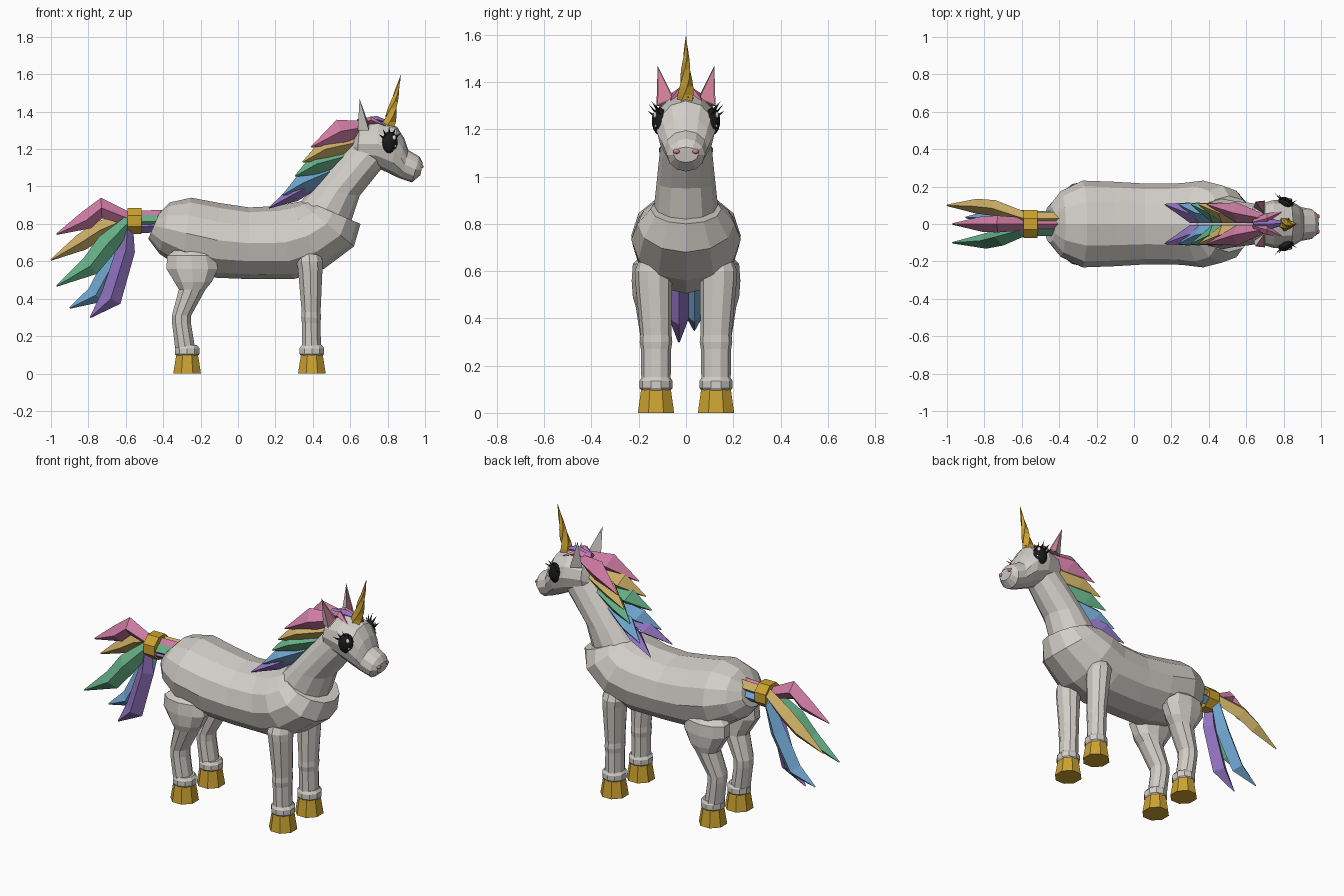
import bpy, bmesh, math
from mathutils import Vector, Matrix

if "Cube" in bpy.data.objects:
    bpy.data.objects.remove(bpy.data.objects["Cube"])

def material(name, rgb):
    m = bpy.data.materials.new(name)
    m.diffuse_color = (*rgb, 1)
    m.use_nodes = True
    m.node_tree.nodes["Principled BSDF"].inputs["Base Color"].default_value = m.diffuse_color
    return m

COAT = material("coat_grey", (0.64, 0.61, 0.57))
GOLD = material("gold", (0.60, 0.36, 0.03))
PINK = material("hair_pink", (0.62, 0.20, 0.37))
YELLOW = material("hair_yellow", (0.60, 0.42, 0.13))
GREEN = material("hair_green", (0.13, 0.43, 0.24))
BLUE = material("hair_blue", (0.16, 0.37, 0.62))
PURPLE = material("hair_purple", (0.28, 0.17, 0.52))
SKIN = material("skin_pink", (0.65, 0.21, 0.30))
BLACK = material("eye_black", (0.01, 0.01, 0.01))
WHITE = material("eye_white", (0.9, 0.9, 0.9))

def finish(name, bm, *mats):
    bmesh.ops.recalc_face_normals(bm, faces=bm.faces)
    me = bpy.data.meshes.new(name)
    bm.to_mesh(me)
    bm.free()
    for m in mats:
        me.materials.append(m)
    ob = bpy.data.objects.new(name, me)
    bpy.context.collection.objects.link(ob)
    return ob

def loft(name, rings, mat):
    """Skin a list of point rings and cap both ends."""
    bm = bmesh.new()
    vs = [[bm.verts.new(p) for p in r] for r in rings]
    n = len(vs[0])
    for a, b in zip(vs, vs[1:]):
        for i in range(n):
            j = (i + 1) % n
            bm.faces.new((a[i], a[j], b[j], b[i]))
    bm.faces.new(vs[0])
    bm.faces.new(vs[-1])
    bmesh.ops.remove_doubles(bm, verts=bm.verts, dist=0.0005)
    return finish(name, bm, mat)

def spine(name, rows, mat, n=12):
    """Rows: top x, top z, bottom x, bottom z, half width."""
    rings = []
    for xt, zt, xb, zb, w in rows:
        top, bot = Vector((xt, 0, zt)), Vector((xb, 0, zb))
        c, h = (top + bot) / 2, (top - bot) / 2
        rings.append([c + h * math.cos(a) + Vector((0, w * math.sin(a), 0))
                      for a in (2 * math.pi * i / n for i in range(n))])
    return loft(name, rings, mat)

def column(name, rows, mat, n=10, twist=0.0):
    """Rows: z, centre x, centre y, radius x, radius y."""
    rings = []
    for k, (z, cx, cy, rx, ry) in enumerate(rows):
        rings.append([(cx + rx * math.cos(a), cy + ry * math.sin(a), z)
                      for a in (2 * math.pi * (i + 0.5) / n + k * twist for i in range(n))])
    return loft(name, rings, mat)

def lock(name, rows, mat):
    """Diamond-section strand. Rows: x, y, z, half height, half thickness."""
    pts = [Vector(r[:3]) for r in rows]
    rings = []
    for i, r in enumerate(rows):
        t = pts[min(i + 1, len(pts) - 1)] - pts[max(i - 1, 0)]
        nrm = Vector((-t.z, 0, t.x)).normalized()
        up, side = nrm * r[3], Vector((0, r[4], 0))
        rings.append([pts[i] + up, pts[i] + side, pts[i] - up, pts[i] - side])
    return loft(name, rings, mat)

def ball(name, loc, radii, mat, turn=0.0, seg=12):
    bm = bmesh.new()
    mx = Matrix.Translation(loc) @ Matrix.Rotation(turn, 4, 'Z') @ Matrix.Diagonal((*radii, 1))
    bmesh.ops.create_uvsphere(bm, u_segments=seg, v_segments=seg // 2 + 2, radius=1, matrix=mx)
    for f in bm.faces:
        f.smooth = True
    return finish(name, bm, mat)

# Body, neck and head
spine("body", [(-.42, .86, -.48, .72, .10), (-.365, .915, -.42, .64, .175),
               (-.25, .94, -.30, .56, .232), (-.10, .912, -.115, .512, .226),
               (.06, .888, .06, .505, .216), (.20, .895, .30, .505, .218),
               (.28, .91, .46, .56, .232), (.33, .92, .62, .68, .205),
               (.36, .925, .655, .80, .15)], COAT)
spine("neck", [(.28, .86, .60, .80, .14), (.40, .99, .65, .95, .125),
               (.50, 1.11, .755, 1.08, .112), (.61, 1.24, .80, 1.13, .10)], COAT)
spine("head", [(.605, 1.235, .61, 1.165, .05), (.65, 1.325, .635, 1.13, .10),
               (.75, 1.352, .745, 1.10, .128), (.85, 1.32, .82, 1.065, .124),
               (.89, 1.255, .85, 1.05, .105), (.91, 1.195, .875, 1.04, .09),
               (.97, 1.16, .93, 1.022, .08), (.988, 1.125, .975, 1.06, .052)], COAT)

# Twisted horn
column("horn", [(1.31 + .285 * t, .80 + .07 * t, 0, .04 * (1 - t) + .001, .04 * (1 - t) + .001)
                for t in (i / 8 for i in range(9))], GOLD, n=5, twist=0.4)

for s, tag in ((1, "left"), (-1, "right")):
    # Ears with an inset inner face
    bm = bmesh.new()
    o, i, b, t = [bm.verts.new((x, y * s, z)) for x, y, z in
                  ((.70, .125, 1.30), (.70, .05, 1.33), (.64, .09, 1.30), (.65, .12, 1.47))]
    front = bm.faces.new((o, i, t))
    for f in ((i, b, t), (b, o, t), (o, b, i)):
        bm.faces.new(f)
    bmesh.ops.recalc_face_normals(bm, faces=bm.faces)
    bmesh.ops.inset_region(bm, faces=[front], thickness=.008, depth=-.004)
    front.material_index = 1
    finish("ear_" + tag, bm, COAT, SKIN)

    # Eyes, highlights, lashes and nostrils
    ball("eye_" + tag, (.812, s * .112, 1.235), (.044, .03, .058), BLACK, -s * .45, 16)
    ball("eye_highlight_" + tag, (.836, s * .132, 1.262), (.011, .006, .014), WHITE, -s * .45, 8)
    ball("eye_glint_" + tag, (.842, s * .129, 1.215), (.006, .004, .007), WHITE, -s * .45, 8)
    for k, a in enumerate((35, 65, 95, 125, 150)):
        c, d = math.cos(math.radians(a)), math.sin(math.radians(a))
        lock(f"lash_{tag}_{k}", [(.812 + .038 * c, s * (.122 - .018 * c), 1.235 + .05 * d, .007, .005),
                                 (.814 + .07 * c, s * (.146 - .02 * c), 1.235 + .088 * d, 0, 0)], BLACK)
    ball("nostril_" + tag, (.981, s * .04, 1.107), (.012, .015, .011), SKIN, 0, 8)

    # Front legs
    y = .127 * s
    column("front_leg_" + tag, [(.65, .38, y, .06, .07), (.60, .382, y * 1.08, .074, .08),
                                (.56, .386, y * 1.08, .069, .078), (.33, .391, y, .053, .066),
                                (.30, .391, y, .056, .069), (.27, .391, y, .052, .064),
                                (.13, .393, y, .054, .062)], COAT)
    # Rear legs with a rounded thigh
    column("rear_leg_" + tag, [(.67, -.24, y, .09, .06), (.63, -.25, s * .145, .135, .08),
                               (.56, -.245, s * .147, .145, .083), (.49, -.24, s * .145, .105, .08),
                               (.45, -.245, s * .14, .075, .073), (.31, -.302, y, .054, .064),
                               (.27, -.302, y, .053, .064), (.13, -.282, y, .056, .062)], COAT)
    for part, x in (("front", .395), ("rear", -.272)):
        column(f"{part}_ankle_{tag}", [(.09, x, y, .058, .058), (.105, x, y, .069, .07),
                                       (.135, x, y, .069, .07), (.152, x, y, .056, .06)], COAT)
        column(f"{part}_hoof_{tag}", [(0, x, y, .08, .083), (.10, x, y, .063, .068)], GOLD, n=8)

    # Mane locks: start, middle and tip in x and z, half height
    for nm, m, (x0, z0), (x1, z1), (x2, z2), w in (
            ("pink", PINK, (.69, 1.32), (.55, 1.295), (.39, 1.21), .066),
            ("yellow", YELLOW, (.63, 1.235), (.47, 1.20), (.345, 1.13), .058),
            ("green", GREEN, (.57, 1.16), (.42, 1.12), (.305, 1.055), .058),
            ("blue", BLUE, (.49, 1.08), (.35, 1.02), (.24, .955), .055),
            ("purple", PURPLE, (.42, 1.02), (.30, .96), (.165, .885), .042)):
        lock(f"mane_{nm}_{tag}", [(x0, s * .03, z0, .03, .025), (x1, s * .06, z1, w, .055),
                                  (x2, s * .105, z2, .003, .003)], m)
    # Forelock sides
    lock("forelock_" + tag, [(.64, s * .01, 1.33, .02, .02), (.71, s * .03, 1.355, .02, .028),
                             (.79, s * .065, 1.325, .002, .002)], PINK)
lock("forelock_middle", [(.64, 0, 1.34, .02, .02), (.74, 0, 1.358, .02, .025),
                         (.84, .01, 1.335, .002, .002)], PURPLE)

# Tail roots, band and hanging locks
for nm, m, y, z, rows in (
        ("pink", PINK, 0, .835, [(-.73, 0, .885, .055, .045), (-.81, 0, .82, .05, .042),
                                 (-.97, 0, .745, .004, .004)]),
        ("yellow", YELLOW, .03, .835, [(-.74, .085, .765, .05, .042), (-.84, .095, .70, .045, .04),
                                       (-1.0, .10, .607, .004, .004)]),
        ("green", GREEN, -.03, .81, [(-.70, -.07, .69, .06, .045), (-.79, -.09, .575, .055, .042),
                                     (-.97, -.10, .468, .004, .004)]),
        ("blue", BLUE, .035, .79, [(-.65, .035, .62, .055, .045), (-.76, .035, .42, .052, .042),
                                   (-.90, .035, .35, .004, .004)]),
        ("purple", PURPLE, -.025, .785, [(-.60, -.03, .66, .05, .042), (-.68, -.03, .40, .058, .042),
                                         (-.79, -.03, .30, .004, .004)])):
    lock("tail_root_" + nm, [(-.40, y, z + .005, .035, .035), (-.56, y, z, .035, .035)], m)
    lock("tail_" + nm, [(-.53, y, z, .03, .03), (-.59, y * 1.1, z - .005, .035, .035)] + rows, m)
band = [[(x, .08 * math.cos(a), .815 + .075 * math.sin(a))
         for a in (math.pi * (i + .5) / 4 for i in range(8))] for x in (-.59, -.515)]
loft("tail_band", band, GOLD)
